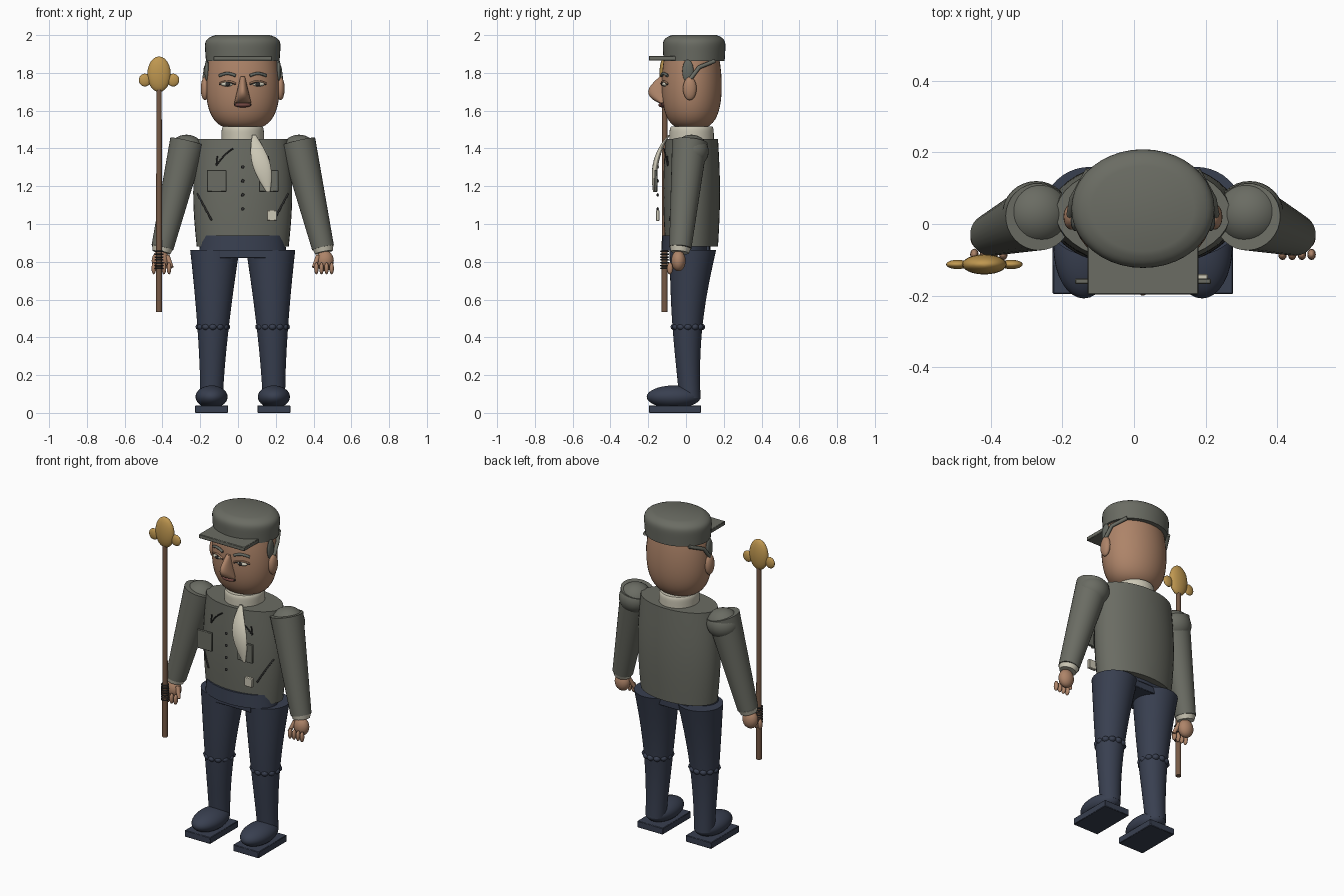
import bpy, bmesh
from math import sin, cos, pi, sqrt
from mathutils import Vector, Matrix

if "Cube" in bpy.data.objects:
    bpy.data.objects.remove(bpy.data.objects["Cube"])

# Body axis, and the half widths and half depths of the two main forms
CX, CY = 0.025, 0.03
HEAD = (0.2, 0.163)
TORSO = (0.262, 0.15)


def material(name, red, green, blue):
    mat = bpy.data.materials.new(name)
    mat.use_nodes = True
    colour = (red, green, blue, 1)
    mat.diffuse_color = colour
    shader = mat.node_tree.nodes["Principled BSDF"]
    shader.inputs["Base Color"].default_value = colour
    return mat


CLOTH = material("grey green cloth", 0.145, 0.15, 0.125)
NAVY = material("navy cloth", 0.04, 0.05, 0.08)
SKIN = material("skin", 0.42, 0.23, 0.14)
GOLD = material("gold", 0.52, 0.31, 0.08)
WOOD = material("wood", 0.18, 0.1, 0.06)
CREAM = material("cream", 0.6, 0.57, 0.46)
HAIR = material("grey hair", 0.13, 0.14, 0.12)
DARK = material("dark trim", 0.03, 0.03, 0.03)
LIPS = material("lips", 0.16, 0.06, 0.05)


def finish(name, bm, mat):
    bmesh.ops.recalc_face_normals(bm, faces=bm.faces)
    mesh = bpy.data.meshes.new(name)
    bm.to_mesh(mesh)
    bm.free()
    mesh.materials.append(mat)
    ob = bpy.data.objects.new(name, mesh)
    bpy.context.collection.objects.link(ob)
    bpy.ops.object.select_all(action='DESELECT')
    ob.select_set(True)
    bpy.context.view_layer.objects.active = ob
    bpy.ops.object.shade_smooth_by_angle(angle=pi / 4)
    return ob


def loft(name, bottom, top, mat, section, steps=16, sides=40):
    """Capped stack of ellipses; section(t) gives x, y, half width, half depth."""
    bm = bmesh.new()
    angles = [2 * pi * i / sides for i in range(sides)]
    loops = []
    for step in range(steps + 1):
        t = step / steps
        x, y, rx, ry = section(t)
        z = bottom + (top - bottom) * t
        loops.append([bm.verts.new((x + rx * cos(a), y + ry * sin(a), z)) for a in angles])
    for low, high in zip(loops, loops[1:]):
        for i in range(sides):
            bm.faces.new((low[i - 1], low[i], high[i], high[i - 1]))
    bm.faces.new(loops[0])
    bm.faces.new(loops[-1])
    return finish(name, bm, mat)


def scaled(size, y, profile):
    """Section centred on the body whose size follows a profile."""
    return lambda t: (CX, y, size[0] * profile(t), size[1] * profile(t))


def balls(name, centres, size, mat, segments=24):
    bm = bmesh.new()
    for centre in centres:
        place = Matrix.Translation(centre) @ Matrix.Diagonal((*size, 1))
        bmesh.ops.create_uvsphere(bm, u_segments=segments, v_segments=segments // 2,
                                  radius=1, matrix=place)
    return finish(name, bm, mat)


def rod(name, start, end, start_radius, end_radius, mat):
    start, end = Vector(start), Vector(end)
    axis = end - start
    turn = axis.to_track_quat('Z', 'Y').to_matrix().to_4x4()
    bm = bmesh.new()
    bmesh.ops.create_cone(bm, cap_ends=True, segments=32, radius1=start_radius,
                          radius2=end_radius, depth=axis.length,
                          matrix=Matrix.Translation((start + end) / 2) @ turn)
    return finish(name, bm, mat)


def box(name, centre, size, mat):
    bm = bmesh.new()
    place = Matrix.Translation(centre) @ Matrix.Diagonal((*size, 1))
    bmesh.ops.create_cube(bm, size=1, matrix=place)
    ob = finish(name, bm, mat)
    bevel = ob.modifiers.new("soft edges", 'BEVEL')
    bevel.width = 0.003
    return ob


def tube(name, points, radius, mat, closed=False):
    curve = bpy.data.curves.new(name, 'CURVE')
    curve.dimensions = '3D'
    curve.bevel_depth = radius
    curve.bevel_resolution = 2
    curve.use_fill_caps = True
    spline = curve.splines.new('POLY')
    spline.points.add(len(points) - 1)
    for point, position in zip(spline.points, points):
        point.co = (*position, 1)
    spline.use_cyclic_u = closed
    curve.materials.append(mat)
    ob = bpy.data.objects.new(name, curve)
    bpy.context.collection.objects.link(ob)
    return ob


def drawn_line(name, form, side, start, end, lift, radius, mat, steps=8):
    """Arched line on the front of a form, from (offset, z) to (offset, z)."""
    points = []
    for step in range(steps + 1):
        t = step / steps
        off, z = Vector(start).lerp(Vector(end), t)
        y = CY - form[1] * sqrt(1 - (off / form[0]) ** 2)
        points.append((CX + side * off, y, z + lift * sin(pi * t)))
    return tube(name, points, radius, mat)


def circle(centre, radius, count):
    x, y, z = centre
    return [(x + radius * cos(2 * pi * i / count), y + radius * sin(2 * pi * i / count), z)
            for i in range(count)]


# Torso, collar and hips
loft("jacket", 0.88, 1.45, CLOTH, scaled(TORSO, CY, lambda t: 0.93 + 0.07 * sin(pi * t)))
loft("collar", 1.44, 1.515, CREAM, scaled((0.112, 0.117), CY, lambda t: 1 - 0.06 * t ** 8))
loft("waistband", 0.86, 0.94, NAVY, scaled((0.23, 0.13), 0, lambda t: 1 - 0.04 * t))
box("crotch", (CX, 0.02, 0.86), (0.245, 0.21, 0.08), NAVY)

# Jacket front
balls("buttons", [(CX, -0.15, 1.08 + 0.074 * i) for i in range(4)], (0.009, 0.006, 0.009), DARK)
box("cloth_patch", (0.18, -0.15, 1.045), (0.054, 0.02, 0.056), CREAM)
loft("scarf", 1.17, 1.47, CREAM, lambda t: (
    0.16 - 0.075 * t, -0.17 + 0.08 * t ** 3,
    0.01 + 0.038 * sin(pi * t), 0.005 + 0.01 * sin(pi * t)))

# Head, nose and mouth
loft("head", 1.505, 1.89, SKIN, scaled(
    HEAD, CY, lambda t: (1 - (1 - 0.98 * t - 0.02) ** 4) ** 0.35 * (1 - 0.12 * t ** 4)), 24)
loft("nose", 1.64, 1.78, SKIN, lambda t: (
    CX, -0.13, 0.045 - 0.033 * t, 0.01 + 0.06 * sin(pi * t ** 0.8)))
balls("mouth", [(CX, -0.125, 1.63)], (0.045, 0.022, 0.013), LIPS)
drawn_line("mouth_line", HEAD, 1, (-0.045, 1.634), (0.045, 1.634), -0.005, 0.004, DARK)

# Cap
loft("cap", 1.862, 2, CLOTH, scaled(
    (0.205, 0.17), 0.043, lambda t: 0.95 + 0.05 * t - 0.3 * t ** 8), 24)
box("cap_visor", (CX, -0.118, 1.877), (0.31, 0.158, 0.024), CLOTH)

# Paired parts
for side, word in ((-1, "right_"), (1, "left_")):
    def at(off, y, z):
        return (CX + side * off, y, z)

    # Leg, knee trim and shoe
    def leg_section(t):
        radius = 0.06 + 0.07 * t ** 1.5
        y = 0.02 + 0.016 * t - 0.02 * sin(pi * t)
        return (CX + side * (0.165 - 0.017 * t), y, radius, radius * 0.95)

    loft(word + "leg", 0.08, 0.862, NAVY, leg_section)
    balls(word + "knee_trim", circle(at(0.158, 0.01, 0.455), 0.07, 12),
          (0.022, 0.022, 0.018), NAVY, 12)
    balls(word + "shoe", [at(0.165, -0.065, 0.085)], (0.085, 0.143, 0.06), NAVY, 32)
    box(word + "sole", at(0.165, -0.058, 0.02), (0.174, 0.275, 0.04), NAVY)

    # Arm and hand
    wrist = at(0.425, -0.03, 0.875)
    balls(word + "shoulder", [at(0.298, 0.028, 1.385)], (0.095, 0.092, 0.088), CLOTH, 32)
    rod(word + "sleeve", wrist, at(0.292, 0.02, 1.435), 0.059, 0.094, CLOTH)
    rod(word + "cuff", at(0.43, -0.033, 0.85), wrist, 0.048, 0.056, CREAM)
    balls(word + "hand", [at(0.435, -0.04, 0.805)], (0.047, 0.038, 0.055), SKIN)
    balls(word + "fingers", [at(0.39 + 0.027 * i, -0.085, 0.765) for i in range(4)],
          (0.012, 0.016, 0.032), SKIN, 12)
    rod(word + "thumb", at(0.4, -0.05, 0.83), at(0.376, -0.075, 0.77), 0.014, 0.01, SKIN)

    # Jacket details
    box(word + "chest_pocket", at(0.138, -0.16, 1.228), (0.104, 0.016, 0.115), CLOTH)
    drawn_line(word + "slash_pocket", TORSO, side, (0.24, 1.16), (0.165, 1.02), 0, 0.005, DARK)
    drawn_line(word + "lapel_edge", TORSO, side, (0.14, 1.31), (0.05, 1.4), 0.01, 0.004, DARK)
    drawn_line(word + "lapel_notch", TORSO, side, (0.14, 1.31), (0.135, 1.36), 0, 0.004, DARK)

    # Face details
    balls(word + "ear", [at(0.2, 0.02, 1.717)], (0.022, 0.036, 0.062), SKIN)
    balls(word + "eye", [at(0.08, -0.112, 1.74)], (0.036, 0.016, 0.012), CREAM)
    balls(word + "iris", [at(0.08, -0.127, 1.74)], (0.012, 0.004, 0.011), DARK)
    for part, z, radius, mat in (("eyelid", 1.744, 0.005, SKIN), ("lash", 1.738, 0.003, DARK),
                                 ("eyebrow", 1.785, 0.008, HAIR)):
        drawn_line(word + part, HEAD, side, (0.038, z), (0.124, z), 0.012, radius, mat)
    balls(word + "sideburn", [at(0.19, 0.01, 1.81)], (0.012, 0.03, 0.06), HAIR)
    tube(word + "cap_strap", [at(0.203, 0.025, 1.77), at(0.195, 0.07, 1.83),
                              at(0.15, 0.15, 1.862)], 0.011, CLOTH)

# Staff
SX, SY = -0.418, -0.113
rod("staff", (SX, SY, 0.535), (SX, SY, 1.75), 0.016, 0.014, WOOD)
balls("staff_finial", [(SX, SY, 1.793)], (0.062, 0.028, 0.094), GOLD)
balls("staff_knobs", [(SX + d, SY, 1.762) for d in (-0.075, 0.075)], (0.032, 0.013, 0.034), GOLD)
for i in range(7):
    tube("staff_grip_ring", circle((SX, SY, 0.765 + 0.015 * i), 0.02, 16), 0.004, DARK, True)
